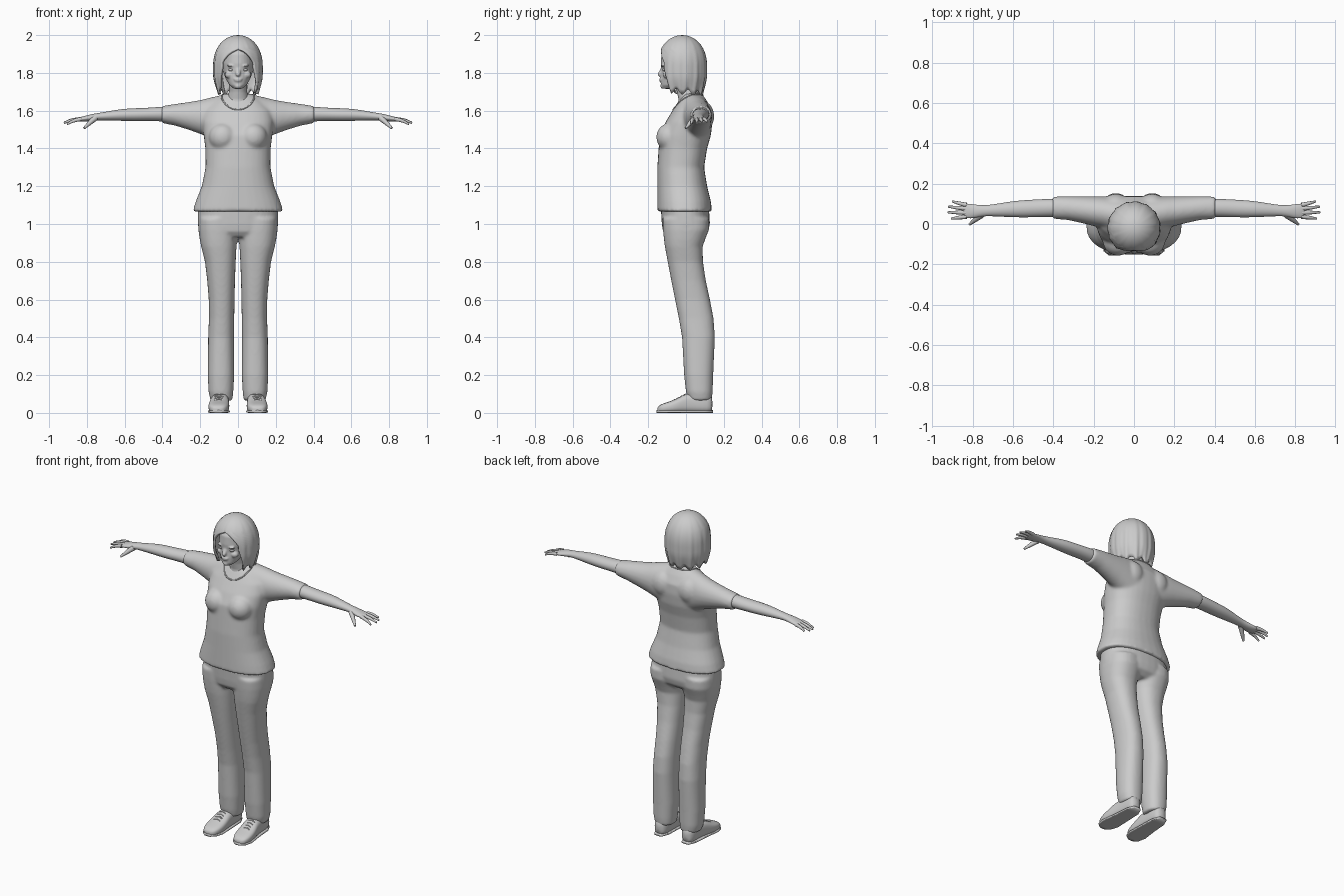
import bpy, bmesh, math
from mathutils import Vector

cube = bpy.data.objects.get("Cube")
if cube:
    bpy.data.objects.remove(cube)

grey = bpy.data.materials.new("light grey")
grey.use_nodes = True
grey.diffuse_color = (0.6, 0.6, 0.6, 1)
grey.node_tree.nodes["Principled BSDF"].inputs["Base Color"].default_value = (0.6, 0.6, 0.6, 1)


def add_object(name, data):
    ob = bpy.data.objects.new(name, data)
    bpy.context.collection.objects.link(ob)
    data.materials.append(grey)
    return ob


def finish(name, bm, sub=0, voxel=0, smooth=0):
    """Turn a bmesh into a smooth shaded object."""
    bmesh.ops.recalc_face_normals(bm, faces=bm.faces)
    for f in bm.faces:
        f.smooth = True
    me = bpy.data.meshes.new(name)
    bm.to_mesh(me)
    bm.free()
    ob = add_object(name, me)
    if voxel:
        m = ob.modifiers.new("fuse", "REMESH")
        m.mode, m.voxel_size, m.use_smooth_shade = "VOXEL", voxel, True
    if smooth:
        m = ob.modifiers.new("soften", "SMOOTH")
        m.factor, m.iterations = 0.5, smooth
    if sub:
        m = ob.modifiers.new("round", "SUBSURF")
        m.levels = m.render_levels = sub
    return ob


def loft(bm, rings, axis="z", side=1, n=32, power=2.0):
    """Skin rings (position, low a, high a, low b, high b) along an axis."""
    loops = []
    for t, a0, a1, b0, b1 in rings:
        loop = []
        for i in range(n):
            c, s = math.cos(2 * math.pi * i / n), math.sin(2 * math.pi * i / n)
            a = (a0 + a1) / 2 + (a1 - a0) / 2 * math.copysign(abs(c) ** (2 / power), c)
            b = (b0 + b1) / 2 + (b1 - b0) / 2 * math.copysign(abs(s) ** (2 / power), s)
            x, y, z = {"z": (a, b, t), "x": (t, a, b), "y": (a, t, b)}[axis]
            loop.append(bm.verts.new((x * side, y, z)))
        loops.append(loop)
    for p, q in zip(loops, loops[1:]):
        for i in range(n):
            j = (i + 1) % n
            bm.faces.new((p[i], p[j], q[j], q[i]))
    bm.faces.new(loops[0])
    bm.faces.new(loops[-1])


def ball(bm, centre, size):
    new = bmesh.ops.create_uvsphere(bm, u_segments=20, v_segments=12, radius=1)["verts"]
    bmesh.ops.scale(bm, vec=size, verts=new)
    bmesh.ops.translate(bm, vec=centre, verts=new)


def tube(name, points, radii, cyclic=False):
    cu = bpy.data.curves.new(name, "CURVE")
    cu.dimensions, cu.bevel_depth, cu.bevel_resolution = "3D", 1, 3
    cu.resolution_u, cu.use_fill_caps = 4, True
    sp = cu.splines.new("BEZIER")
    sp.bezier_points.add(len(points) - 1)
    sp.use_cyclic_u = cyclic
    for bp, p, r in zip(sp.bezier_points, points, radii):
        bp.co, bp.radius = p, r
        bp.handle_left_type = bp.handle_right_type = "AUTO"
    return add_object(name, cu)


def mirrored(rows):
    """Rows (z, half width, front, back) to full rings."""
    return [(z, -w, w, f, b) for z, w, f, b in rows]


# Shirt: torso, bust and sleeves fused
bm = bmesh.new()
loft(bm, mirrored([
    (1.065, .241, -.152, .138), (1.12, .224, -.152, .132), (1.2, .192, -.152, .112),
    (1.3, .172, -.152, .096), (1.4, .173, -.145, .112), (1.47, .182, -.14, .132),
    (1.54, .19, -.108, .14), (1.6, .18, -.072, .137), (1.65, .13, -.04, .112),
    (1.69, .07, -.01, .085)]), power=2.3)
for s in (-1, 1):
    ball(bm, (s * .08, -.085, 1.46), (.075, .073, .075))
    ball(bm, (s * .09, .09, 1.57), (.07, .06, .08))
    loft(bm, [(.08, -.05, .135, 1.42, 1.685), (.16, -.02, .137, 1.46, 1.666),
              (.2, -.01, .137, 1.477, 1.656), (.26, .005, .137, 1.498, 1.646),
              (.33, .02, .137, 1.52, 1.636), (.405, .026, .136, 1.535, 1.624)], "x", s)
shirt = finish("shirt", bm, voxel=.008, smooth=10)

# Neckline trim resting on the shirt
bpy.context.view_layer.update()
fitted = shirt.evaluated_get(bpy.context.evaluated_depsgraph_get())
line = []
for i in range(24):
    a = 2 * math.pi * i / 24
    y = .015 - .09 * math.cos(a)
    guess = Vector((.078 * math.sin(a), y, 1.655 - .045 * math.cos(a)))
    line.append(fitted.closest_point_on_mesh(guess)[1])
tube("neckline_trim", line, [.004] * len(line), True)

# Trousers: hips and legs fused
bm = bmesh.new()
loft(bm, mirrored([(1.11, .212, -.135, .12), (1.0, .213, -.128, .127),
                   (.96, .207, -.122, .117), (.93, .18, -.1, .08)]), power=2.3)
for s in (-1, 1):
    loft(bm, [(1.03, .0, .21, -.125, .122), (.97, .001, .21, -.122, .122),
              (.92, .004, .203, -.117, .102), (.88, .008, .195, -.112, .088),
              (.8, .012, .175, -.097, .09), (.7, .016, .163, -.078, .105),
              (.6, .018, .155, -.058, .127), (.5, .02, .154, -.038, .146),
              (.4, .021, .158, -.021, .153), (.2, .02, .16, -.01, .144),
              (.11, .025, .156, .0, .141), (.065, .03, .145, .012, .136)], "z", s, power=2.3)
finish("trousers", bm, voxel=.008, smooth=8)

# Head with facial features, fused softly
bm = bmesh.new()
loft(bm, mirrored([
    (1.716, .022, -.125, -.07), (1.735, .045, -.133, -.03), (1.77, .066, -.134, .04),
    (1.805, .078, -.13, .07), (1.85, .084, -.134, .08), (1.9, .082, -.13, .08),
    (1.95, .055, -.1, .06)]))
loft(bm, [(-.149, -.008, .008, 1.785, 1.798), (-.14, -.013, .013, 1.78, 1.812),
          (-.125, -.014, .014, 1.775, 1.842), (-.1, -.016, .016, 1.77, 1.85)], "y", n=16)
ball(bm, (0, -.131, 1.767), (.024, .011, .005))
ball(bm, (0, -.13, 1.758), (.02, .011, .006))
ball(bm, (0, -.123, 1.73), (.018, .013, .014))
for s in (-1, 1):
    ball(bm, (s * .034, -.118, 1.838), (.026, .014, .006))
    ball(bm, (s * .045, -.1, 1.79), (.025, .022, .02))
loft(bm, mirrored([(1.61, .085, -.045, .08), (1.66, .058, -.04, .07),
                   (1.7, .048, -.048, .06), (1.77, .048, -.07, .045)]))
finish("head_and_neck", bm, voxel=.0045, smooth=4)

for s, side in ((-1, "right"), (1, "left")):
    bm = bmesh.new()
    ball(bm, (s * .034, -.111, 1.816), (.017, .014, .008))
    finish(side + "_eye", bm)

# Bobbed hair: a lobed shell open around the face
bm = bmesh.new()
rows, cols, grid = 22, 80, []
for r in range(rows + 1):
    t = r / rows
    ring = []
    for c in range(cols + 1):
        u = c / cols
        z = 2.0 - .3 * t ** 1.6
        opening = 0
        if z < 1.925:
            opening = .72 * min(1, (1.925 - z) / .07) ** .5 + .3 * max(0, (1.83 - z) / .13)
        phi = opening + u * (2 * math.pi - 2 * opening)
        rad = max(0, 1 - (max(0, z - 1.83) / .17) ** 2.3) ** .5
        rad *= 1 - .16 * max(0, (1.79 - z) / .09) ** 1.5
        rad *= 1 + .018 * t * math.sin(15 * phi) + .01 * t * math.sin(26 * phi + 1)
        z += t ** 8 * (.014 * math.sin(11 * phi) + .008 * math.cos(phi))
        ring.append(bm.verts.new((.131 * rad * math.sin(phi),
                                  -.02 - .131 * rad * math.cos(phi), z)))
    grid.append(ring)
for p, q in zip(grid, grid[1:]):
    for i in range(cols):
        bm.faces.new((p[i], q[i], q[i + 1], p[i + 1]))
bmesh.ops.remove_doubles(bm, verts=bm.verts, dist=.0004)
hair = finish("hair", bm)
shell = hair.modifiers.new("thickness", "SOLIDIFY")
shell.thickness, shell.offset = .014, -1

for s, side in ((-1, "right"), (1, "left")):
    # Arm and palm
    bm = bmesh.new()
    loft(bm, [(.34, .035, .125, 1.54, 1.625), (.42, .035, .125, 1.544, 1.62),
              (.48, .034, .122, 1.545, 1.615), (.55, .032, .118, 1.544, 1.613),
              (.61, .034, .112, 1.546, 1.61), (.68, .037, .1, 1.548, 1.598),
              (.735, .04, .092, 1.55, 1.588), (.77, .034, .094, 1.546, 1.583),
              (.81, .026, .1, 1.542, 1.573), (.84, .03, .102, 1.543, 1.565),
              (.848, .036, .097, 1.546, 1.56)], "x", s, 24)
    finish(side + "_arm", bm, sub=1)
    # Fingers and thumb
    fingers = [("index", .036, .027, .905, 1.528), ("middle", .056, .058, .922, 1.535),
               ("ring", .076, .086, .92, 1.538), ("little", .094, .112, .9, 1.54)]
    for nm, y0, y1, tip, z in fingers:
        mid = ((.835 + tip) / 2 * s, (y0 + y1) / 2, (1.556 + z) / 2 + .004)
        tube(f"{side}_{nm}_finger", [(.83 * s, y0, 1.556), mid, (tip * s, y1, z)],
             [.0115, .009, .005])
    tube(side + "_thumb", [(.755 * s, .045, 1.562), (.785 * s, .022, 1.535),
                           (.815 * s, -.002, 1.507)], [.016, .012, .006])

    # Shoe
    bm = bmesh.new()
    loft(bm, [(-.152, .085, .125, .004, .028), (-.14, .064, .145, .002, .042),
              (-.11, .05, .156, .0, .054), (-.07, .045, .158, .0, .066),
              (-.03, .046, .152, .0, .086), (.0, .048, .145, .0, .104),
              (.06, .05, .138, .0, .105), (.115, .052, .136, .0, .1),
              (.142, .068, .122, .004, .09)], "y", s, 24, 2.8)
    finish(side + "_shoe", bm, sub=1)
    # Sole
    bm = bmesh.new()
    loft(bm, [(-.155, .085, .125, 0, .014), (-.135, .058, .15, 0, .014),
              (-.09, .043, .16, 0, .014), (.0, .046, .148, 0, .014),
              (.1, .05, .14, 0, .014), (.143, .07, .12, 0, .014)], "y", s, 24, 5)
    finish(side + "_sole", bm)
    # Laces
    for k in range(4):
        y, z = -.065 + .018 * k, .068 + .009 * k
        tube(f"{side}_lace_{k + 1}", [(.078 * s, y, z - .002), (.1 * s, y + .006, z + .003),
                                      (.124 * s, y, z - .002)], [.0035] * 3)
